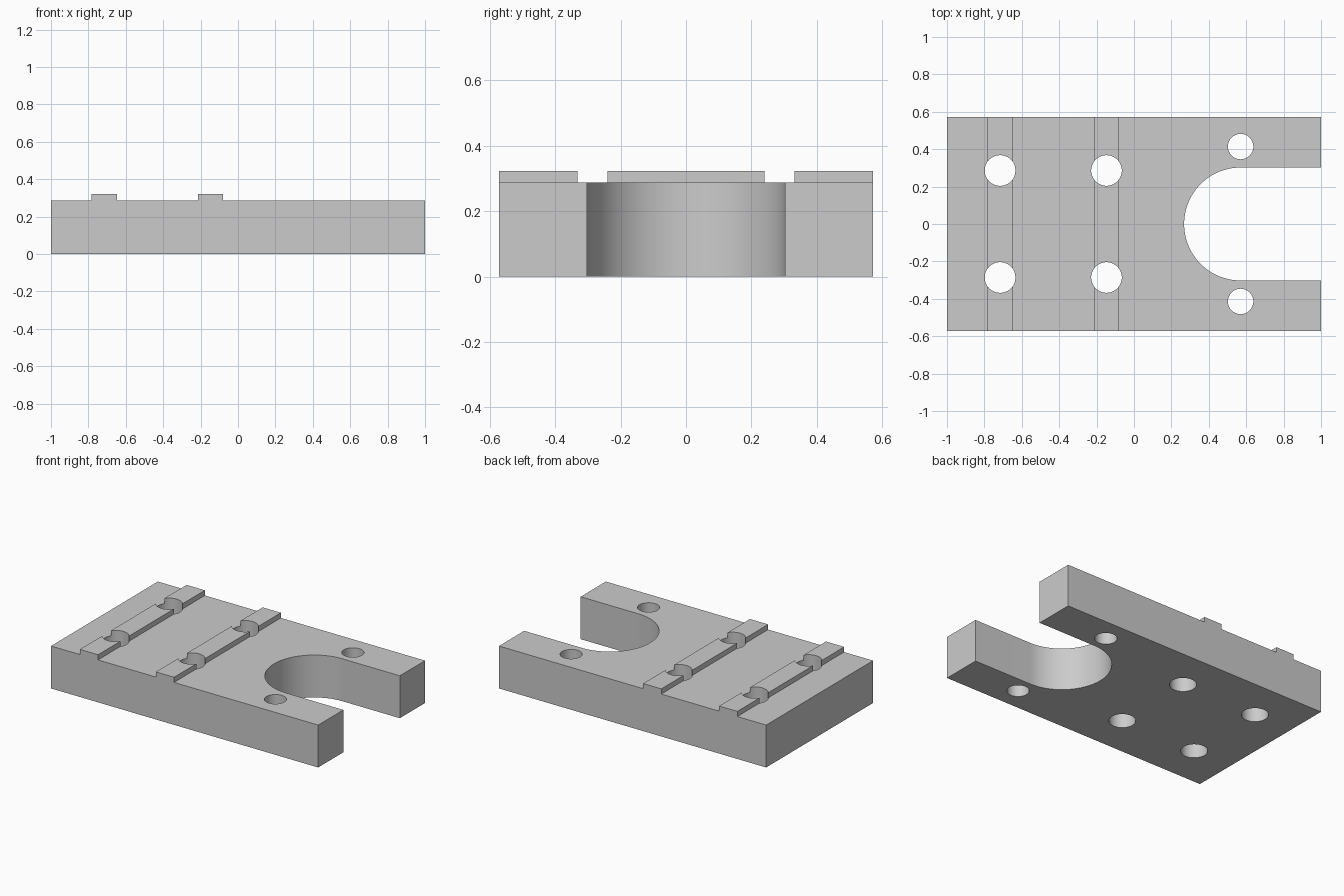
import bpy
import bmesh
import math

default = bpy.data.objects.get("Cube")
if default:
    bpy.data.objects.remove(default, do_unlink=True)

HALF_X, HALF_Y = 1.0, 0.571
DECK, RIB_TOP, RIB_HALF = 0.287, 0.322, 0.068
RIBS = (-0.716, -0.147)
SLOT_X, SLOT_R = 0.57, 0.302

grey = bpy.data.materials.new("light grey")
grey.use_nodes = True
colour = (0.6, 0.6, 0.6, 1)
grey.diffuse_color = colour
grey.node_tree.nodes["Principled BSDF"].inputs["Base Color"].default_value = colour


def extrude(name, points, direction):
    """Solid made by sweeping a flat outline along a direction."""
    bm = bmesh.new()
    face = bm.faces.new([bm.verts.new(p) for p in points])
    swept = bmesh.ops.extrude_face_region(bm, geom=[face])["geom"]
    bmesh.ops.translate(bm, vec=direction,
                        verts=[v for v in swept if isinstance(v, bmesh.types.BMVert)])
    bmesh.ops.recalc_face_normals(bm, faces=bm.faces)
    mesh = bpy.data.meshes.new(name)
    bm.to_mesh(mesh)
    bm.free()
    mesh.materials.append(grey)
    obj = bpy.data.objects.new(name, mesh)
    bpy.context.collection.objects.link(obj)
    return obj


def arc(x, y, r, start, end, steps):
    return [(x + r * math.cos(start + (end - start) * i / steps),
             y + r * math.sin(start + (end - start) * i / steps), -0.1)
            for i in range(steps + 1)]


# Plate with two raised cross ribs, swept from its side profile
profile = [(HALF_X, 0), (-HALF_X, 0), (-HALF_X, DECK)]
for x in RIBS:
    profile += [(x - RIB_HALF, DECK), (x - RIB_HALF, RIB_TOP),
                (x + RIB_HALF, RIB_TOP), (x + RIB_HALF, DECK)]
profile.append((HALF_X, DECK))
plate = extrude("mounting_plate", [(x, -HALF_Y, z) for x, z in profile],
                (0, 2 * HALF_Y, 0))

# Round-ended open slot
slot = arc(SLOT_X, 0, SLOT_R, math.pi / 2, math.pi * 1.5, 48)
slot += [(1.2, -SLOT_R, -0.1), (1.2, SLOT_R, -0.1)]
cutters = [extrude("slot_cutter", slot, (0, 0, 0.6))]

# Through holes: four on the ribs, two on the fork arms
holes = [(x, 0.286, 0.082) for x in RIBS] + [(SLOT_X, 0.414, 0.068)]
for x, y, r in holes:
    for side in (-1, 1):
        circle = arc(x, side * y, r, 0, 2 * math.pi, 48)[:-1]
        cutters.append(extrude("hole_cutter", circle, (0, 0, 0.6)))

for cutter in cutters:
    cutter.hide_render = True
    cut = plate.modifiers.new("cut", "BOOLEAN")
    cut.operation = "DIFFERENCE"
    cut.solver = "EXACT"
    cut.object = cutter

# Bake the cuts and discard the cutters
graph = bpy.context.evaluated_depsgraph_get()
baked = bpy.data.meshes.new_from_object(plate.evaluated_get(graph))
plate.modifiers.clear()
plate.data = baked
for cutter in cutters:
    bpy.data.objects.remove(cutter, do_unlink=True)

# Smooth round walls, crisp edges
bpy.ops.object.select_all(action="DESELECT")
plate.select_set(True)
bpy.context.view_layer.objects.active = plate
bpy.ops.object.shade_smooth_by_angle(angle=math.radians(30))
